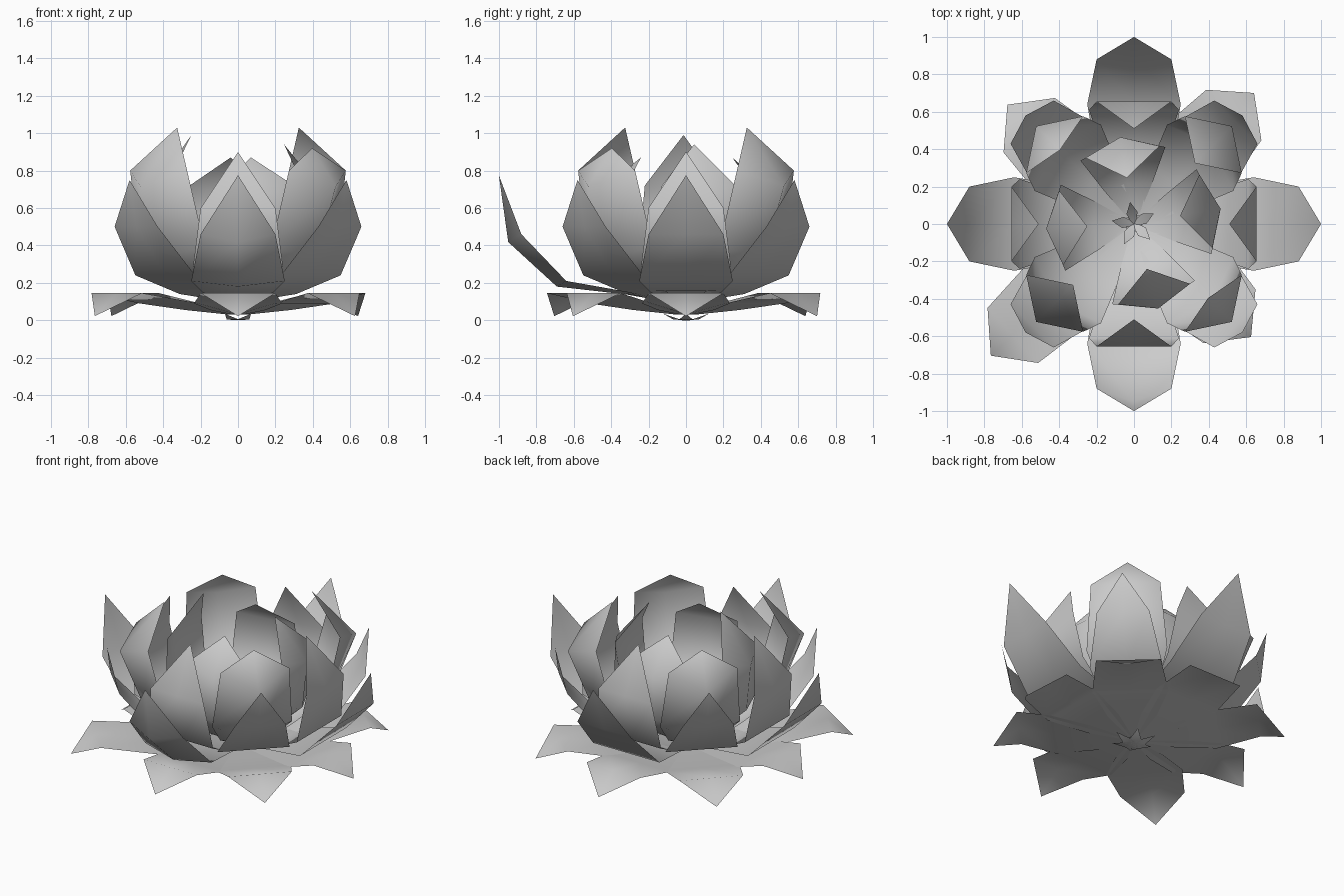
import bpy, math
from mathutils import Matrix, Vector

cube = bpy.data.objects.get("Cube")
if cube:
    bpy.data.objects.remove(cube, do_unlink=True)

GREY = (0.6, 0.6, 0.6, 1.0)
mat = bpy.data.materials.new("petal grey")
mat.use_nodes = True
mat.diffuse_color = GREY
mat.node_tree.nodes["Principled BSDF"].inputs["Base Color"].default_value = GREY


def petal(name, angle, rows, tip):
    """Thin petal along +x turned by angle; rows are (radius, height, half width, spine bulge)."""
    verts, faces = [], []
    for r, z, hw, bulge in rows:
        verts += [(r, -hw, z), (r + bulge, 0, z - bulge * 0.6), (r, hw, z)]
    for i in range(len(rows) - 1):
        a = 3 * i
        faces += [(a, a + 3, a + 4, a + 1), (a + 1, a + 4, a + 5, a + 2)]
    a, t = len(verts) - 3, len(verts)
    verts.append((tip[0], 0, tip[1]))
    faces += [(a, t, a + 1), (a + 1, t, a + 2)]
    turn = Matrix.Rotation(math.radians(angle), 4, "Z")
    mesh = bpy.data.meshes.new(name)
    mesh.from_pydata([turn @ Vector(v) for v in verts], [], faces)
    mesh.materials.append(mat)
    obj = bpy.data.objects.new(name, mesh)
    bpy.context.collection.objects.link(obj)
    bpy.ops.object.select_all(action="DESELECT")
    obj.select_set(True)
    bpy.context.view_layer.objects.active = obj
    bpy.ops.object.shade_smooth_by_angle(angle=math.radians(60))


# Low spreading petals with drooping tips
low = [(0, 0.87), (90, 0.94), (180, 0.88), (270, 0.89),
       (47.5, 0.95), (136.7, 0.93), (222.6, 1.04), (316, 0.87)]
for i, (angle, length) in enumerate(low):
    petal(f"low_petal_{i + 1}", angle,
          [(0.04, 0.03, 0.03, 0), (0.25, 0.055, 0.15, 0),
           (0.5, 0.09, 0.235, 0), (length - 0.16, 0.145, 0.2, 0)],
          (length, 0.022))

# Wide petals flaring out to the sides; the front one has a sunken spine
for i in range(4):
    sag = 1 if i == 3 else 0
    petal(f"flared_petal_{i + 1}", 90 * i,
          [(0.05, 0.09, 0.04, 0), (0.3, 0.15, 0.19, 0.02 * sag),
           (0.64, 0.21, 0.25, 0.05 * sag), (0.88, 0.46, 0.2, 0.07 * sag)], (1.0, 0.775))

# Steeper petals on the diagonals
for i in range(4):
    petal(f"diagonal_petal_{i + 1}", 45 + 90 * i,
          [(0.05, 0.1, 0.04, 0), (0.28, 0.14, 0.16, 0),
           (0.55, 0.24, 0.226, 0), (0.77, 0.5, 0.163, 0)], (0.82, 0.75))

# Upright petals whose tips lean inward
for i in range(4):
    petal(f"upright_petal_{i + 1}", 90 * i,
          [(0.05, 0.11, 0.04, 0), (0.36, 0.16, 0.16, 0),
           (0.61, 0.29, 0.24, 0), (0.655, 0.6, 0.2, 0)], (0.51, 0.9))

# Tall cupped petals on the diagonals
for i, (tip_r, tip_z) in enumerate([(0.46, 1.03), (0.56, 0.92), (0.46, 1.03), (0.56, 0.92)]):
    petal(f"cupped_petal_{i + 1}", 45 + 90 * i,
          [(0.05, 0.12, 0.04, 0), (0.28, 0.19, 0.16, 0.03),
           (0.5, 0.39, 0.25, 0.09), (0.6, 0.8, 0.215, 0.14)], (tip_r, tip_z))

# Innermost petals closing over the heart
for i, (angle, tip_z) in enumerate([(10, 0.94), (99, 0.87), (183, 0.99), (286, 0.87)]):
    petal(f"inner_petal_{i + 1}", angle,
          [(0.04, 0.12, 0.03, 0), (0.2, 0.17, 0.13, 0.02),
           (0.38, 0.4, 0.23, 0.06), (0.39, 0.72, 0.2, 0.08)], (0.25, tip_z))

# Small leaves under the flower and a star at its heart
for i in range(6):
    petal(f"base_leaf_{i + 1}", 60 * i,
          [(0.0, 0.0, 0.02, 0), (0.06, 0.005, 0.035, 0)], (0.14, 0.035))
for i in range(5):
    petal(f"heart_petal_{i + 1}", 100 + 72 * i,
          [(0.0, 0.13, 0.01, 0), (0.06, 0.17, 0.03, 0)], (0.12, 0.24))
